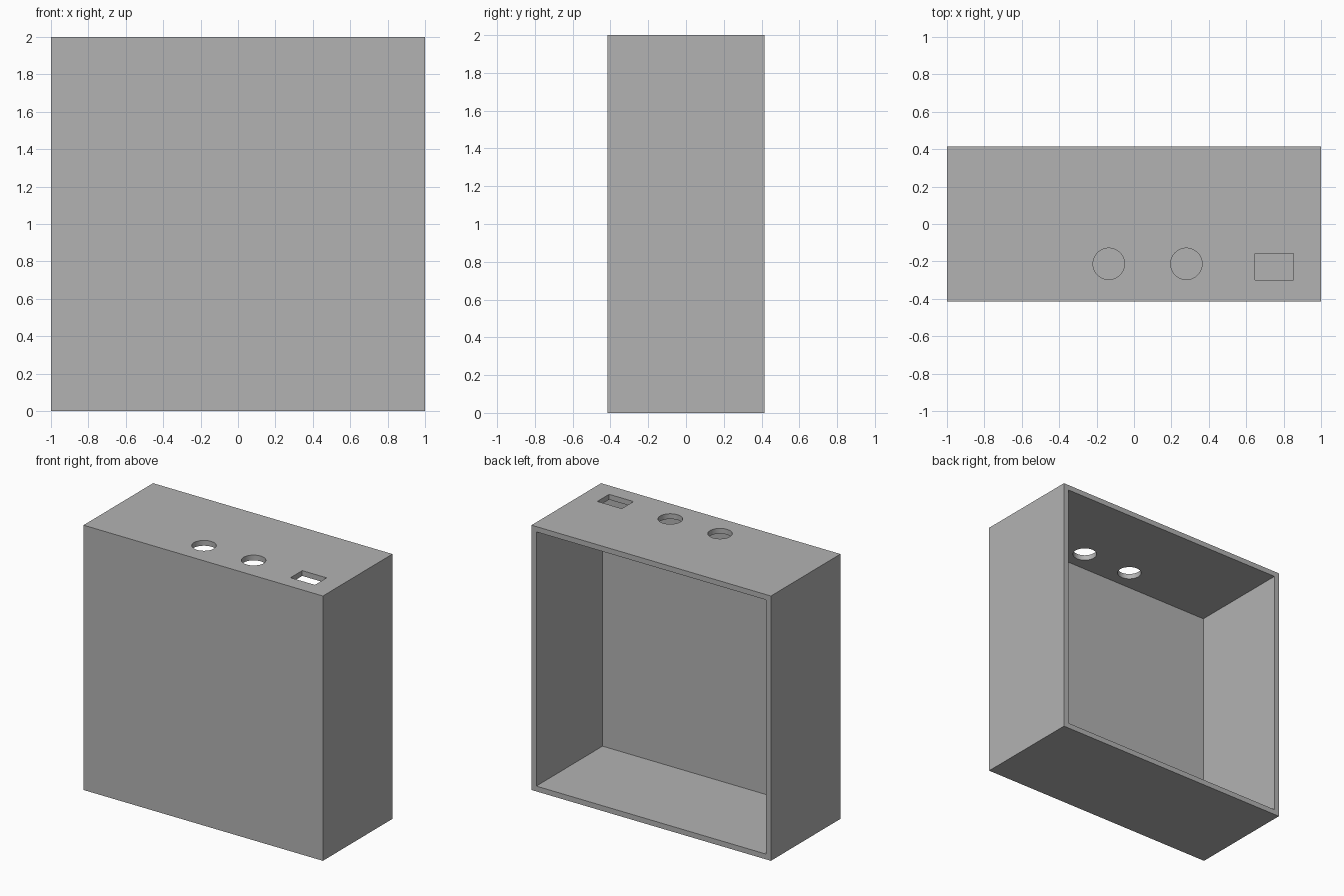
import bpy
import math

W, D, H, T = 2.0, 0.83, 2.0, 0.04   # width, depth, height, wall thickness
HOLE_Y = -0.213

if "Cube" in bpy.data.objects:
    bpy.data.objects.remove(bpy.data.objects["Cube"], do_unlink=True)

grey = bpy.data.materials.new("plain grey")
grey.use_nodes = True
colour = (0.45, 0.45, 0.45, 1)
grey.diffuse_color = colour
grey.node_tree.nodes["Principled BSDF"].inputs["Base Color"].default_value = colour


def box(name, size, centre):
    bpy.ops.mesh.primitive_cube_add(size=1, location=centre)
    ob = bpy.context.object
    ob.name = name
    ob.scale = size
    bpy.ops.object.transform_apply(location=True, rotation=False, scale=True)
    ob.data.materials.append(grey)
    return ob


def round_cutter(name, x):
    bpy.ops.mesh.primitive_cylinder_add(vertices=64, radius=0.084, depth=4 * T,
                                        location=(x, HOLE_Y, H))
    ob = bpy.context.object
    ob.name = name
    ob.data.materials.append(grey)
    return ob


# Outer case
case = box("enclosure_case", (W, D, H), (0, 0, H / 2))

# Cavity open at the back, plus the openings in the top panel
cutters = [
    box("cavity_cutter", (W - 2 * T, D, H - 2 * T), (0, T, H / 2)),
    round_cutter("round_hole_cutter_right", -0.135),
    round_cutter("round_hole_cutter_left", 0.28),
    box("slot_cutter", (0.204, 0.14, 4 * T), (0.75, -0.229, H)),
]
bpy.ops.object.select_all(action='DESELECT')
case.select_set(True)
bpy.context.view_layer.objects.active = case
for cutter in cutters:
    mod = case.modifiers.new(cutter.name, 'BOOLEAN')
    mod.operation = 'DIFFERENCE'
    mod.solver = 'EXACT'
    mod.object = cutter
    bpy.ops.object.modifier_apply(modifier=mod.name)
    bpy.data.objects.remove(cutter, do_unlink=True)

# Smooth hole walls, crisp panel edges
bpy.ops.object.shade_smooth_by_angle(angle=math.radians(30))
